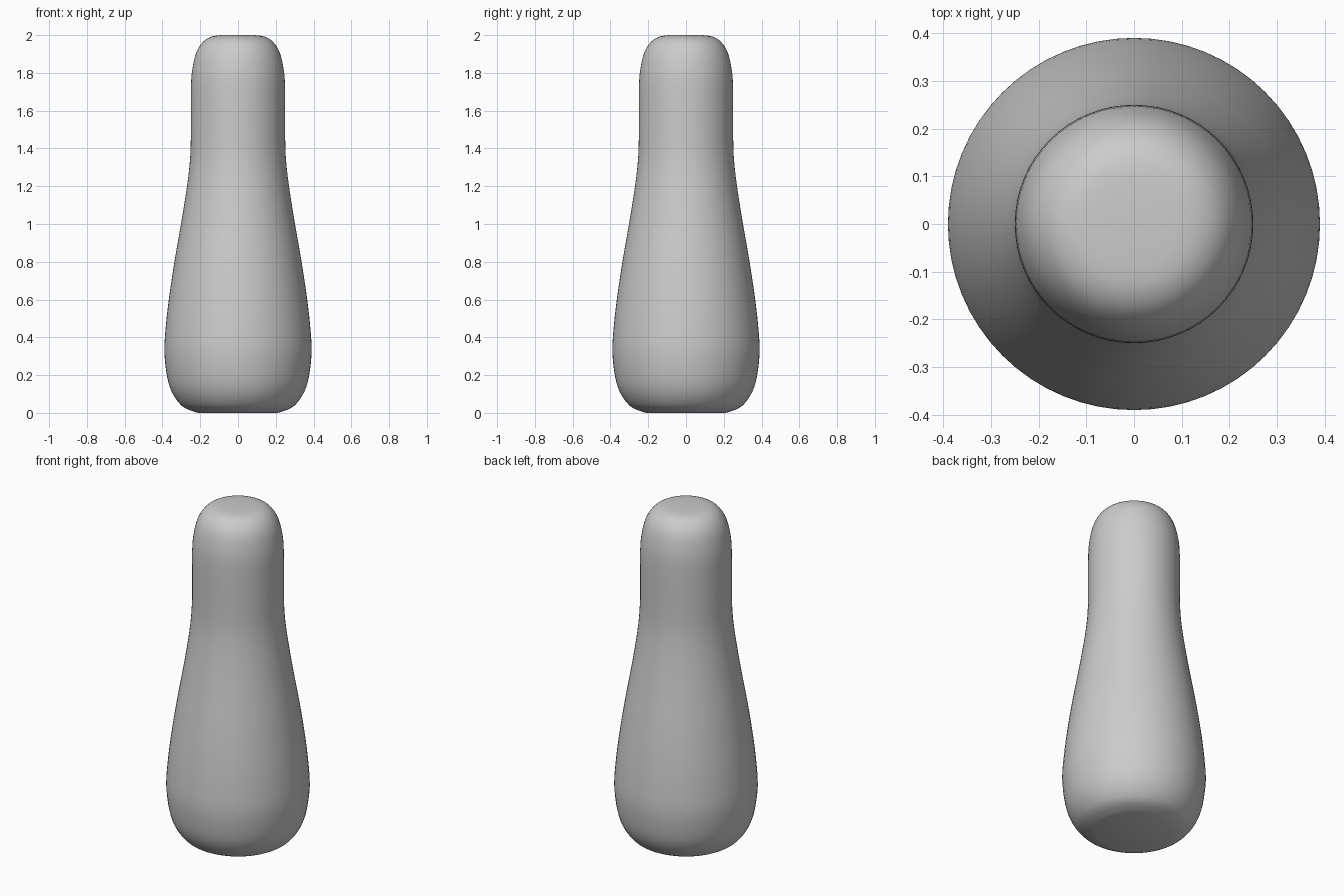
import bpy
import bmesh
import math
from mathutils import Vector

cube = bpy.data.objects.get("Cube")
if cube:
    bpy.data.objects.remove(cube, do_unlink=True)

SIDES = 64

# Plain grey material
grey = bpy.data.materials.new("plain_grey")
grey.use_nodes = True
colour = (0.6, 0.6, 0.6, 1)
grey.diffuse_color = colour
grey.node_tree.nodes["Principled BSDF"].inputs["Base Color"].default_value = colour

# Profile as (radius, height), from the base to the top
profile = [(0, 0), (0.21, 0), (0.27, 0.02), (0.31, 0.05), (0.35, 0.11),
           (0.375, 0.19), (0.39, 0.32), (0.383, 0.45), (0.365, 0.61),
           (0.335, 0.81), (0.3, 1.01), (0.27, 1.2), (0.255, 1.33),
           (0.25, 1.45), (0.249, 1.73), (0.24, 1.83), (0.22, 1.91),
           (0.185, 1.965), (0.14, 1.992), (0.09, 2), (0, 2)]


def smooth_profile(points, steps=3):
    """Round the profile between its points, keeping the flat caps straight."""
    pts = [Vector(p) for p in points]
    result = [pts[0]]
    for i in range(1, len(pts) - 2):
        a, b, c, d = pts[i - 1:i + 3]
        for s in range(steps):
            t = s / steps
            m1, m2 = (c - a) / 2, (d - b) / 2
            if i == 1:
                m1 = (c - b) * Vector((1, 0)).x
            if i == len(pts) - 3:
                m2 = c - b
            result.append(b * (2*t**3 - 3*t**2 + 1) + m1 * (t**3 - 2*t**2 + t)
                          + c * (3*t**2 - 2*t**3) + m2 * (t**3 - t**2))
    return result + pts[-2:]


# Turned body
bm = bmesh.new()
verts = [bm.verts.new((p.x, 0, p.y)) for p in smooth_profile(profile)]
edges = [bm.edges.new(pair) for pair in zip(verts, verts[1:])]
bmesh.ops.spin(bm, geom=verts + edges, cent=(0, 0, 0), axis=(0, 0, 1),
               angle=math.tau, steps=SIDES, use_merge=True)
bmesh.ops.remove_doubles(bm, verts=bm.verts, dist=0.0005)
bmesh.ops.recalc_face_normals(bm, faces=bm.faces)
mesh = bpy.data.meshes.new("body")
bm.to_mesh(mesh)
bm.free()
mesh.materials.append(grey)

body = bpy.data.objects.new("body", mesh)
bpy.context.collection.objects.link(body)
bpy.context.view_layer.objects.active = body
body.select_set(True)
bpy.ops.object.shade_smooth_by_angle(angle=math.radians(40))
